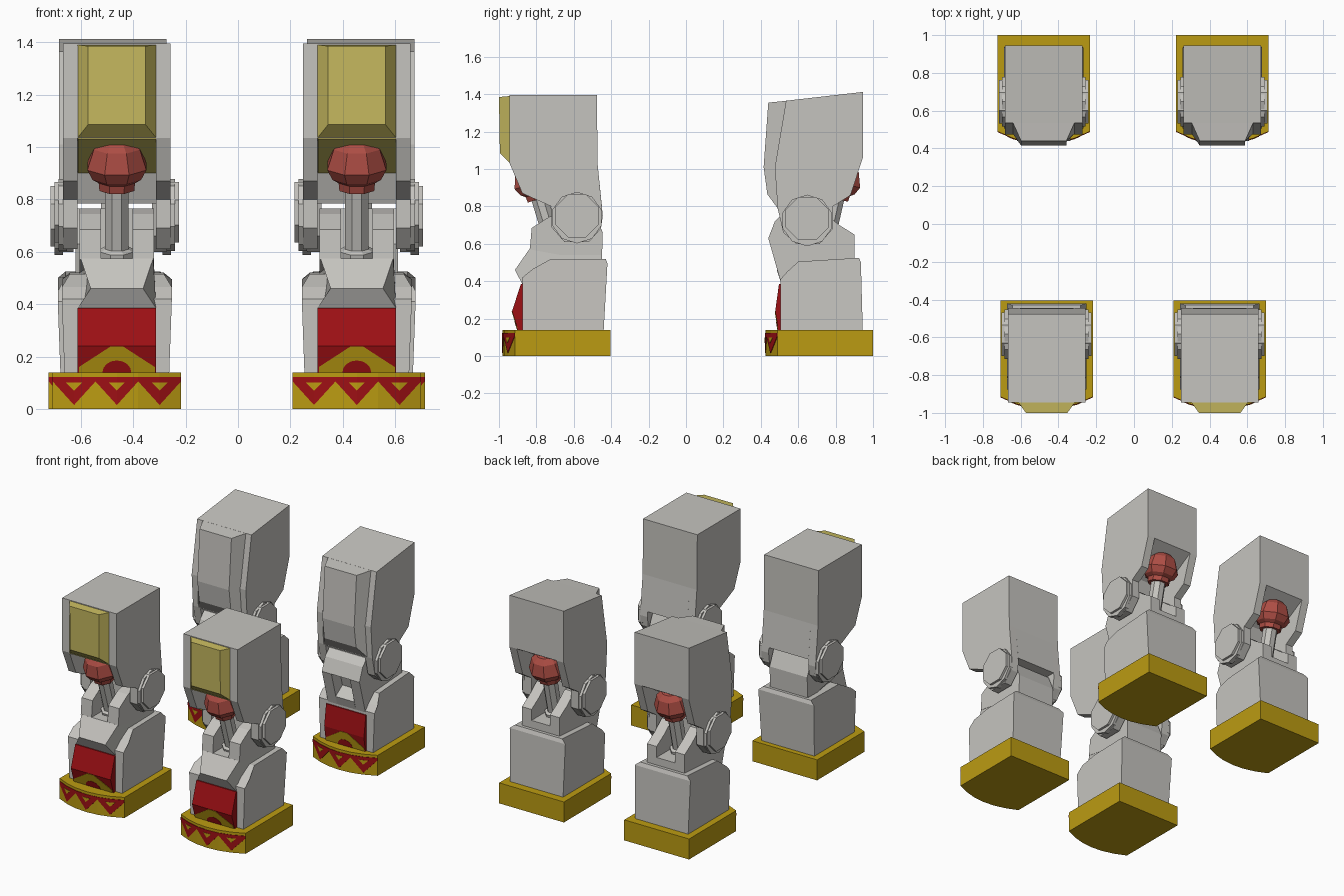
import bpy, bmesh, math
from mathutils import Vector

if "Cube" in bpy.data.objects:
    bpy.data.objects.remove(bpy.data.objects["Cube"])


def material(name, rgb):
    m = bpy.data.materials.new(name)
    m.diffuse_color = (*rgb, 1)
    m.use_nodes = True
    m.node_tree.nodes["Principled BSDF"].inputs["Base Color"].default_value = m.diffuse_color
    return m


GREY = material("light grey", (0.56, 0.55, 0.52))
GOLD = material("gold", (0.50, 0.33, 0.006))
RED = material("deep red", (0.34, 0.005, 0.007))
SOFT_RED = material("soft red", (0.42, 0.075, 0.058))
YELLOW = material("pale yellow", (0.57, 0.49, 0.115))


def finish(name, bm, mat, cx):
    bmesh.ops.recalc_face_normals(bm, faces=bm.faces)
    me = bpy.data.meshes.new(name)
    bm.to_mesh(me)
    bm.free()
    me.materials.append(mat)
    ob = bpy.data.objects.new(name, me)
    ob.location.x = cx
    bpy.context.collection.objects.link(ob)
    return ob


def bridge(bm, a, b):
    """Solid between two matching loops of points."""
    va, vb = [bm.verts.new(p) for p in a], [bm.verts.new(p) for p in b]
    bm.faces.new(va)
    bm.faces.new(vb[::-1])
    n = len(a)
    for i in range(n):
        j = (i + 1) % n
        bm.faces.new((va[i], vb[i], vb[j], va[j]))


def prism(name, prof, mat, cx, hw=0.15):
    """Side profile of (y, z[, half width]) spanning both sides of the middle."""
    bm = bmesh.new()
    pts = [(p[2] if len(p) > 2 else hw, p[0], p[1]) for p in prof]
    bridge(bm, [(-x, y, z) for x, y, z in pts], pts)
    return finish(name, bm, mat, cx)


def pair(name, prof, inner, outer, mat, cx):
    """Mirrored pair of slabs with one side profile."""
    bm = bmesh.new()
    for s in (-1, 1):
        bridge(bm, [(s * inner, y, z) for y, z in prof], [(s * outer, y, z) for y, z in prof])
    return finish(name, bm, mat, cx)


def ngon(y, z, r, n):
    return [(y + r * math.cos((i + 0.5) * math.tau / n), z + r * math.sin((i + 0.5) * math.tau / n))
            for i in range(n)]


def plates(name, polys, depth, lift, mat, cx):
    """Thin painted shapes drawn in (x, z) and laid on a front surface."""
    bm = bmesh.new()
    for poly in polys:
        bridge(bm, [(x, depth(x, z) - lift, z) for x, z in poly],
               [(x, depth(x, z) + 0.002, z) for x, z in poly])
    return finish(name, bm, mat, cx)


def lathe(name, rings, p0, p1, mat, cx, n=8):
    """Turned part; rings are (z, radius) along the axis p0-p1 given in (y, z)."""
    bm = bmesh.new()
    axis = Vector((0, p1[0] - p0[0], p1[1] - p0[1])).normalized()
    side = axis.cross(Vector((1, 0, 0)))
    loops = []
    for z, r in rings:
        c = Vector((0, p0[0] + (p1[0] - p0[0]) * (z - p0[1]) / (p1[1] - p0[1]), z))
        loops.append([bm.verts.new(c + r * (math.cos(a) * Vector((1, 0, 0)) + math.sin(a) * side))
                      for a in ((k + 0.5) * math.tau / n for k in range(n))])
    for a, b in zip(loops, loops[1:]):
        for i in range(n):
            bm.faces.new((a[i], a[(i + 1) % n], b[(i + 1) % n], b[i]))
    bm.faces.new(loops[0])
    bm.faces.new(loops[-1])
    return finish(name, bm, mat, cx)


def foot(tag, cx, y0, back, shin_front, tip):
    """Curved gold foot with painted triangles, and the red toe plate."""
    step = 0.245 / 3
    arc = lambda x, z=0: y0 + 0.065 * (x / 0.245) ** 2
    outline = [(k * step, arc(k * step)) for k in range(-3, 4)] + [(0.245, back), (-0.245, back)]
    bm = bmesh.new()
    bridge(bm, [(x, y, 0) for x, y in outline], [(x, y, 0.14) for x, y in outline])
    finish(tag + "_foot", bm, GOLD, cx)
    tri, dots = [], []
    for c in (-2, 0, 2):
        for s in (-1, 1):
            m, e = c * step, (c + s) * step
            tri.append([(m, 0.122), (e, 0.122), (e, 0.105), (m, 0.015)])
            q = m + s * 0.03
            dots.append([(m, 0.10), (q, 0.10), (m, 0.07)])

    def facet(x, z):  # depth on the flat facets of the arc
        k = math.floor(min(max(x / step, -3), 2.999))
        t = x / step - k
        return arc(k * step) * (1 - t) + arc((k + 1) * step) * t
    plates(tag + "_foot_triangles", tri, facet, 0.003, RED, cx)
    plates(tag + "_foot_dots", dots, facet, 0.005, GOLD, cx)
    # toe plate with gold arch
    low = tip + 0.6 * (shin_front - tip)
    prism(tag + "_toe_plate", [(shin_front - 0.008, 0.385), (tip, 0.24), (low, 0.135),
                               (shin_front + 0.03, 0.135), (shin_front + 0.03, 0.385)], RED, cx, 0.15)
    slope = lambda x, z: tip + (low - tip) * (0.24 - z) / 0.105
    plates(tag + "_toe_arch", [[(-0.145, 0.14), (0.145, 0.14), (0.145, 0.16), (0.06, 0.215),
                                (0.025, 0.238), (-0.025, 0.238), (-0.06, 0.215), (-0.145, 0.16)]],
           slope, 0.003, GOLD, cx)
    half = [(0.055 * math.cos(i * math.pi / 8), 0.14 + 0.045 * math.sin(i * math.pi / 8)) for i in range(9)]
    plates(tag + "_toe_half_disc", [half], slope, 0.005, RED, cx)


def knee(tag, cx, y, z):
    pair(tag + "_knee_flange", ngon(y, z - 0.01, 0.138, 10), 0.19, 0.222, GREY, cx)
    pair(tag + "_knee_cap", ngon(y, z, 0.125, 8), 0.2, 0.238, GREY, cx)


def piston(tag, cx, p0, p1):
    lathe(tag + "_piston_rod", [(0.56, 0.065), (0.605, 0.065), (0.615, 0.048), (0.86, 0.048)],
          p0, p1, GREY, cx)
    lathe(tag + "_piston_head", [(0.84, 0.072), (0.87, 0.075), (0.885, 0.1), (0.925, 0.122),
                                 (1.0, 0.095), (1.03, 0.06)], p0, p1, SOFT_RED, cx)


def front_leg(tag, cx):
    foot(tag, cx, -0.98, -0.405, -0.875, -0.93)
    prism(tag + "_shin", [(-0.875, 0.14, 0.2), (-0.875, 0.42, 0.21), (-0.82, 0.465, 0.21),
                          (-0.73, 0.515, 0.18), (-0.43, 0.52, 0.18), (-0.42, 0.495, 0.21),
                          (-0.44, 0.14, 0.2)], GREY, cx)
    # ankle wedge and two prongs around the piston
    prism(tag + "_ankle", [(-0.875, 0.385, 0.15), (-0.915, 0.46, 0.1), (-0.835, 0.575, 0.139),
                           (-0.455, 0.575, 0.139), (-0.455, 0.45, 0.15), (-0.8, 0.385, 0.15)], GREY, cx)
    pair(tag + "_prongs", [(-0.835, 0.57), (-0.825, 0.685), (-0.73, 0.745), (-0.66, 0.765),
                           (-0.49, 0.765), (-0.445, 0.66), (-0.45, 0.5)], 0.06, 0.142, GREY, cx)
    prism(tag + "_neck_web", [(-0.62, 0.55), (-0.62, 0.765), (-0.49, 0.765), (-0.445, 0.66),
                              (-0.45, 0.5)], GREY, cx, 0.06)
    piston(tag, cx, (-0.70, 0.57), (-0.84, 1.03))
    # thigh: side cheeks, hollow core, yellow panel
    pair(tag + "_thigh_cheeks", [(-0.945, 1.395), (-0.477, 1.395), (-0.472, 1.02), (-0.445, 0.75),
                                 (-0.455, 0.68), (-0.52, 0.61), (-0.65, 0.61), (-0.72, 0.69),
                                 (-0.72, 0.8), (-0.875, 0.87), (-0.945, 1.035)], 0.15, 0.205, GREY, cx)
    prism(tag + "_thigh_core", [(-0.945, 1.395), (-0.477, 1.395), (-0.472, 1.02), (-0.448, 0.785),
                                (-0.6, 0.785), (-0.65, 0.905), (-0.945, 1.035)], GREY, cx)
    prism(tag + "_thigh_panel", [(-0.944, 1.39, 0.15), (-1.0, 1.385, 0.11), (-0.995, 1.085, 0.11),
                                 (-0.944, 1.035, 0.15)], YELLOW, cx)
    prism(tag + "_panel_underside", [(-0.945, 1.037), (-0.65, 0.907), (-0.65, 0.9),
                                     (-0.945, 1.03)], YELLOW, cx, 0.149)
    knee(tag, cx, -0.583, 0.75)


def hind_leg(tag, cx):
    foot(tag, cx, 0.425, 1.0, 0.505, 0.477)
    prism(tag + "_shin", [(0.505, 0.14, 0.2), (0.505, 0.41, 0.21), (0.54, 0.45, 0.21),
                          (0.6, 0.505, 0.18), (0.925, 0.525, 0.18), (0.935, 0.5, 0.21),
                          (0.945, 0.14, 0.2)], GREY, cx)
    # open-fronted neck with rear prongs
    pair(tag + "_prongs", [(0.505, 0.40), (0.44, 0.63), (0.475, 0.72), (0.52, 0.765), (0.74, 0.765),
                           (0.82, 0.70), (0.9, 0.65), (0.9, 0.45)], 0.07, 0.142, GREY, cx)
    prism(tag + "_neck_web", [(0.485, 0.46), (0.56, 0.51), (0.53, 0.61), (0.44, 0.63), (0.475, 0.72),
                              (0.52, 0.765), (0.66, 0.765), (0.66, 0.575), (0.9, 0.575),
                              (0.9, 0.42), (0.505, 0.40)], GREY, cx, 0.07)
    piston(tag, cx, (0.74, 0.57), (0.845, 1.03))
    # thigh: side cheeks, hollow core, raised front panel
    pair(tag + "_thigh_cheeks", [(0.535, 1.365), (0.945, 1.412), (0.945, 1.06), (0.88, 0.86),
                                 (0.785, 0.8), (0.785, 0.68), (0.715, 0.6), (0.59, 0.6), (0.52, 0.66),
                                 (0.49, 0.79), (0.475, 1.01)], 0.15, 0.205, GREY, cx)
    prism(tag + "_thigh_core", [(0.535, 1.365), (0.945, 1.412), (0.945, 1.06), (0.68, 0.905),
                                (0.62, 0.785), (0.49, 0.785), (0.475, 1.01)], GREY, cx)
    prism(tag + "_thigh_panel", [(0.44, 1.355, 0.12), (0.415, 1.01, 0.12), (0.435, 0.865, 0.12),
                                 (0.49, 0.79, 0.165), (0.48, 1.01, 0.165), (0.54, 1.365, 0.165)], GREY, cx)
    knee(tag, cx, 0.648, 0.735)


front_leg("front_left_leg", -0.4625)
front_leg("front_right_leg", 0.4535)
hind_leg("hind_left_leg", -0.478)
hind_leg("hind_right_leg", 0.468)
